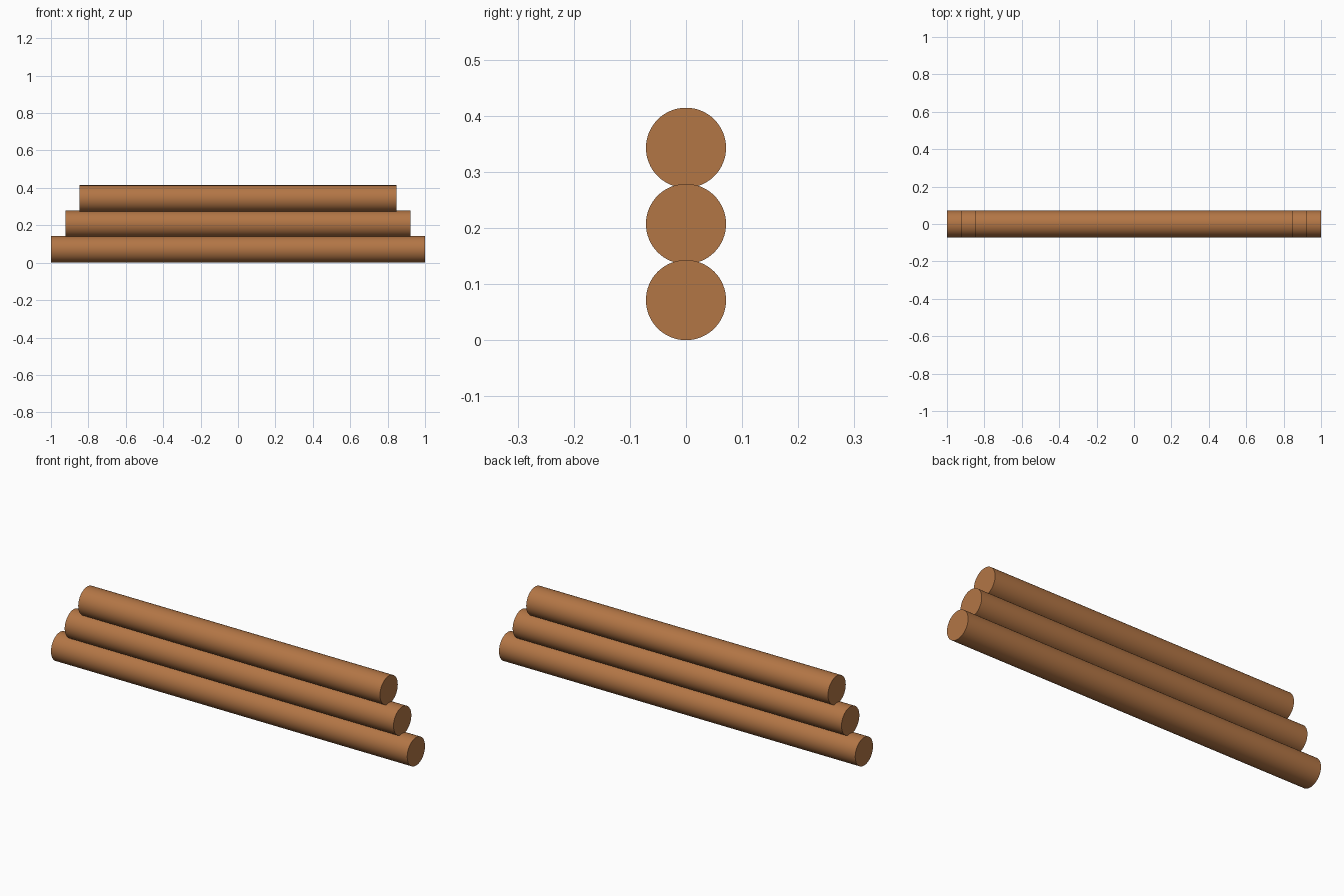
import bpy
import math

if "Cube" in bpy.data.objects:
    bpy.data.objects.remove(bpy.data.objects["Cube"])

RADIUS = 0.0714
SPACING = 0.1357  # slightly under one diameter, so the logs nest

# Warm wood brown
wood = bpy.data.materials.new("wood")
wood.diffuse_color = (0.45, 0.18, 0.06, 1.0)
wood.use_nodes = True
wood.node_tree.nodes["Principled BSDF"].inputs["Base Color"].default_value = wood.diffuse_color


def add_log(name, half_length, z):
    """A round log lying along x."""
    bpy.ops.mesh.primitive_cylinder_add(
        vertices=64, radius=RADIUS, depth=2 * half_length,
        location=(0, 0, z), rotation=(0, math.pi / 2, 0))
    log = bpy.context.object
    log.name = name
    log.data.materials.append(wood)
    bpy.ops.object.shade_smooth_by_angle(angle=math.radians(30))


# Stack of three logs, each shorter than the one below
logs = [("bottom_log", 1.0), ("middle_log", 0.923), ("top_log", 0.847)]
for i, (name, half_length) in enumerate(logs):
    add_log(name, half_length, RADIUS + i * SPACING)
